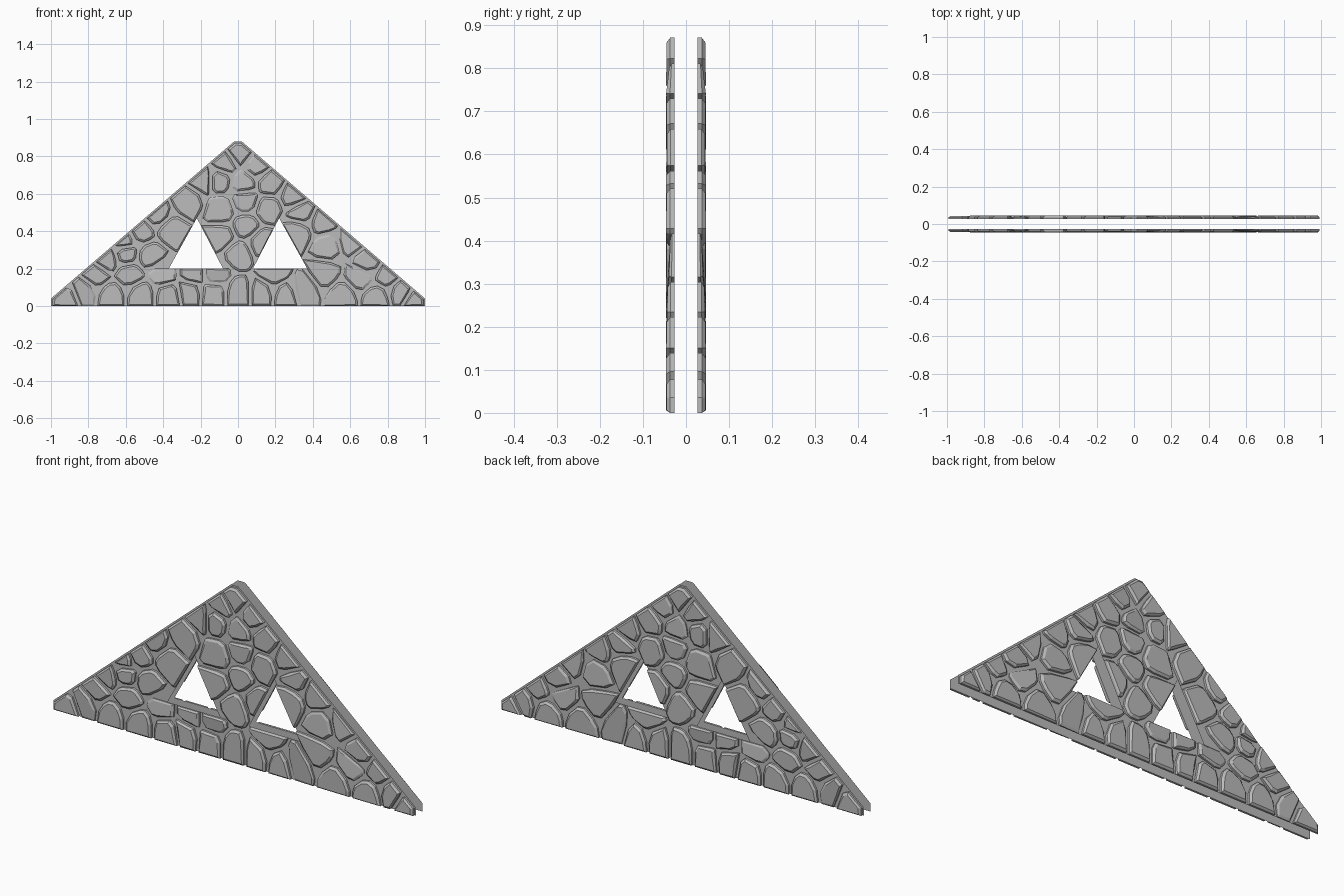
import bpy
import bmesh
import random
from mathutils import Vector

random.seed(7)
cube = bpy.data.objects.get("Cube")
if cube:
    bpy.data.objects.remove(cube)

BASE = 0.0265      # distance of each backing sheet from the centre
DEPTH = 0.0195     # how far the stones stand out
GAP = 0.009        # half the joint between stones
CHAMFER = 0.012

# Outline of the gable and its two triangular openings, as x and z
outline = [Vector(p) for p in
           ((-1, 0), (1, 0), (1, .04), (.02, .88), (-.02, .88), (-1, .04))]
hole = [Vector(p) for p in ((.08, .2), (.37, .2), (.22, .47))]
holes = [hole, [Vector((-p.x, p.y)) for p in reversed(hole)]]

# Stone centres in hundredths
centres = [Vector(c) / 100 for c in (
    (1, 82), (-7, 76), (10, 75), (-19, 68), (-10, 68), (3, 66), (17, 66),
    (-27, 56), (4, 56), (-9, 51), (4, 43), (16, 52), (30, 59), (34, 50),
    (45, 45), (13, 34), (32, 40), (-43, 49), (-36, 41), (-52, 40), (-47, 27),
    (-60, 28), (-70, 25), (-61, 35), (-76, 16), (-82, 8), (-92, 4), (-68, 6),
    (-58, 17), (-52, 6), (-40, 17), (-37, 6), (-26, 8), (-24, 17), (-13, 7),
    (-12, 17), (0, 7), (0, 28), (-9, 37), (13, 7), (19, 17), (25, 6),
    (36, 9), (48, 32), (46, 17), (56, 6), (69, 23), (60, 35), (65, 15),
    (74, 5), (80, 16), (87, 8), (95, 3))]


def clip(poly, point, normal):
    """Keep the part of a polygon behind a line."""
    out = []
    for i, a in enumerate(poly):
        b = poly[(i + 1) % len(poly)]
        da, db = (a - point).dot(normal), (b - point).dot(normal)
        if da <= 0:
            out.append(a)
        if da * db < 0:
            out.append(a.lerp(b, da / (da - db)))
    return out


def sides(poly):
    """Point and outward normal of each side of an anticlockwise polygon."""
    for i, a in enumerate(poly):
        d = (poly[(i + 1) % len(poly)] - a).normalized()
        yield a, Vector((d.y, -d.x))


def cut_corners(poly):
    out = []
    for i, p in enumerate(poly):
        for q in (poly[i - 1], poly[(i + 1) % len(poly)]):
            out.append(p.lerp(q, random.uniform(.12, .3)))
    return out


def tidy(poly):
    """Drop points that nearly coincide."""
    return [p for i, p in enumerate(poly) if (p - poly[i - 1]).length > .004]


def stone_shape(centre):
    cell = [p + Vector((.08 if p.x > 0 else -.08, .06 if p.y > .1 else -.06))
            for p in outline]
    for other in centres:
        if other != centre:
            n = (other - centre).normalized()
            cell = clip(cell, (centre + other) / 2 - n * GAP, n)
    cell = cut_corners(cell)
    for point, n in sides(outline):
        inset = 0 if n.y < -.5 else .009
        cell = clip(cell, point - n * inset, n)
    for opening in holes:
        overlap = cell
        for point, n in sides(opening):
            overlap = clip(overlap, point, n)
        if len(overlap) > 2:
            point, n = max(sides(opening),
                           key=lambda s: (centre - s[0]).dot(s[1]))
            cell = clip(cell, point, -n)
    return tidy(cell)


def stone_rings(poly):
    """Foot, shoulder and cap rings with height above the sheet."""
    mid = sum(poly, Vector((0, 0))) / len(poly)
    cap = [p + (mid - p).normalized() * min(CHAMFER, (mid - p).length * .4)
           for p in poly]
    steep = .11 if random.random() < .2 else .01
    tilt = Vector((random.uniform(-1, 1), random.uniform(-1, 1))) * steep
    rise = [(p - mid).dot(tilt) for p in cap]
    top = DEPTH - random.choice((0, 0, .002)) - max(rise)
    heights = [max(.007, top + r) for r in rise]
    return [[(p, 0) for p in poly],
            [(p, h * .55) for p, h in zip(poly, heights)],
            list(zip(cap, heights))]


def finish(bm, name):
    mesh = bpy.data.meshes.new(name)
    bm.to_mesh(mesh)
    bm.free()
    mesh.materials.append(grey)
    obj = bpy.data.objects.new(name, mesh)
    bpy.context.collection.objects.link(obj)


def build_sheet(name, side):
    """Flat backing sheet with both openings left empty."""
    bm = bmesh.new()
    edges = []
    for loop in [outline] + holes:
        verts = [bm.verts.new((p.x, side * BASE, p.y)) for p in loop]
        for i, v in enumerate(verts):
            edges.append(bm.edges.new((verts[i - 1], v)))
    bmesh.ops.triangle_fill(bm, edges=edges, use_beauty=True,
                            normal=(0, side, 0))
    for f in bm.faces:
        f.normal_update()
        if f.normal.y * side < 0:
            f.normal_flip()
    finish(bm, name)


def build_stones(name, side):
    bm = bmesh.new()
    for rings in stones:
        loops = [[bm.verts.new((p.x, side * (BASE + h), p.y)) for p, h in ring]
                 for ring in rings]
        for low, high in zip(loops, loops[1:]):
            for i in range(len(low)):
                bm.faces.new((low[i - 1], low[i], high[i], high[i - 1]))
        bm.faces.new(loops[-1])
    if side > 0:
        bmesh.ops.reverse_faces(bm, faces=bm.faces[:])
    finish(bm, name)


grey = bpy.data.materials.new("stone grey")
grey.use_nodes = True
colour = (.5, .5, .5, 1)
grey.diffuse_color = colour
grey.node_tree.nodes["Principled BSDF"].inputs["Base Color"].default_value = colour

# Both faces of the wall share one stone pattern
shapes = [stone_shape(c) for c in centres]
stones = [stone_rings(s) for s in shapes if len(s) > 2]
for label, direction in (("front", -1), ("back", 1)):
    build_sheet(label + "_sheet", direction)
    build_stones(label + "_stones", direction)
